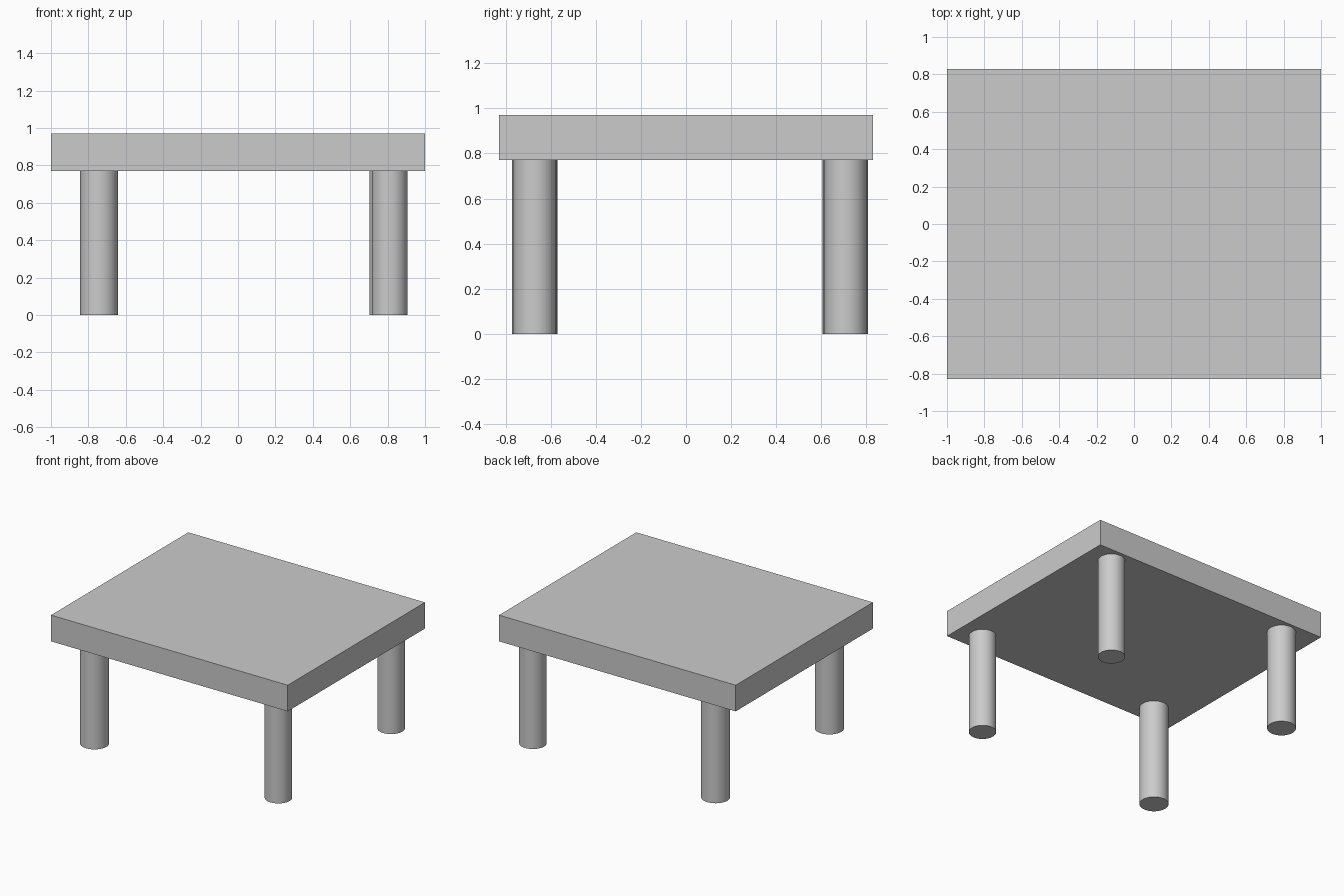
import bpy
import math

cube = bpy.data.objects.get("Cube")
if cube:
    bpy.data.objects.remove(cube, do_unlink=True)

# One plain grey for the whole table
GREY = (0.6, 0.6, 0.6, 1.0)
grey = bpy.data.materials.new("plain_grey")
grey.use_nodes = True
grey.diffuse_color = GREY
grey.node_tree.nodes["Principled BSDF"].inputs["Base Color"].default_value = GREY

HEIGHT = 0.97
UNDERSIDE = 0.77


def finish(name):
    obj = bpy.context.object
    obj.name = name
    obj.data.materials.append(grey)
    return obj


def add_leg(name, x, y, radius):
    bpy.ops.mesh.primitive_cylinder_add(
        vertices=48, radius=radius, depth=UNDERSIDE,
        location=(x, y, UNDERSIDE / 2))
    finish(name)
    bpy.ops.object.shade_smooth_by_angle(angle=math.radians(30))


# Thick rectangular slab
bpy.ops.mesh.primitive_cube_add(size=1, location=(0, 0, (HEIGHT + UNDERSIDE) / 2))
top = finish("table_top")
top.scale = (2.0, 1.656, HEIGHT - UNDERSIDE)
bpy.ops.object.transform_apply(location=False, rotation=False, scale=True)

# Four round legs, slightly uneven in placement and thickness
add_leg("front_right_leg", -0.743, -0.67, 0.101)
add_leg("front_left_leg", 0.811, -0.67, 0.095)
add_leg("back_left_leg", 0.798, 0.708, 0.095)
add_leg("back_right_leg", -0.745, 0.706, 0.1)
